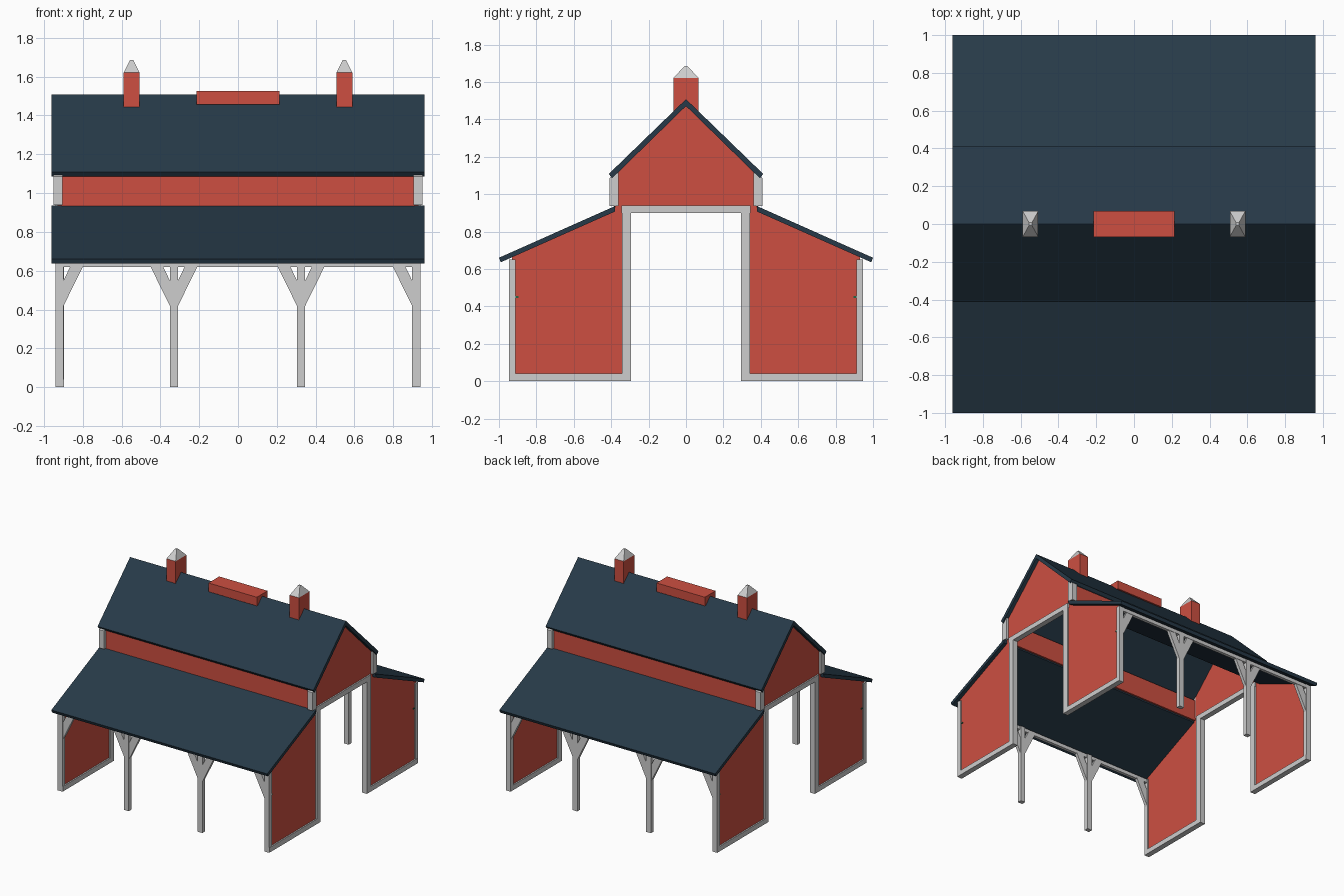
import bpy, bmesh
from mathutils import Vector

cube = bpy.data.objects.get("Cube")
if cube:
    bpy.data.objects.remove(cube, do_unlink=True)


def material(name, rgb):
    m = bpy.data.materials.new(name)
    m.use_nodes = True
    m.diffuse_color = (*rgb, 1)
    m.node_tree.nodes["Principled BSDF"].inputs["Base Color"].default_value = (*rgb, 1)
    return m


RED = material("barn red", (0.61, 0.078, 0.053))
LIGHT = material("pale timber", (0.61, 0.61, 0.61))
SLATE = material("dark slate", (0.02, 0.042, 0.065))
GREEN = material("latch green", (0.02, 0.12, 0.06))


def finish(name, bm, mat):
    bmesh.ops.recalc_face_normals(bm, faces=bm.faces)
    mesh = bpy.data.meshes.new(name)
    bm.to_mesh(mesh)
    bm.free()
    mesh.materials.append(mat)
    ob = bpy.data.objects.new(name, mesh)
    bpy.context.collection.objects.link(ob)
    return ob


def prism(name, profile, lo, hi, mat, axis="x"):
    """Extrude a flat profile from lo to hi: (y, z) along x, or (x, z) along y."""
    place = (lambda p, d: (d, p[0], p[1])) if axis == "x" else (lambda p, d: (p[0], d, p[1]))
    bm = bmesh.new()
    face = bm.faces.new([bm.verts.new(place(p, lo)) for p in profile])
    ext = bmesh.ops.extrude_face_region(bm, geom=[face])
    verts = [v for v in ext["geom"] if isinstance(v, bmesh.types.BMVert)]
    bmesh.ops.translate(bm, verts=verts, vec=Vector(place((0, 0), hi - lo)))
    return finish(name, bm, mat)


def box(name, x, y, z, mat):
    return prism(name, [(y[0], z[0]), (y[1], z[0]), (y[1], z[1]), (y[0], z[1])], x[0], x[1], mat)


def side(s, lo, hi):
    return sorted((s * lo, s * hi))


def flip(s, pts):
    return [(s * a, b) for a, b in pts]


ROOF_X = 0.96
NAMES = {-1: "right", 1: "left"}

# Upper gable roof, one folded slab
prism("upper_roof", [(0, 1.508), (0.413, 1.108), (0.395, 1.085), (0, 1.471),
                     (-0.395, 1.085), (-0.413, 1.108)], -ROOF_X, ROOF_X, SLATE)

for s in (-1, 1):
    end = "front" if s < 0 else "back"
    # Lean-to roof, upper wall band and eave beam
    prism(end + "_lean_to_roof", flip(s, [(0.378, 0.937), (1.0, 0.66), (0.99, 0.636), (0.38, 0.907)]),
          -ROOF_X, ROOF_X, SLATE)
    box(end + "_upper_wall", (-0.91, 0.91), side(s, 0.365, 0.385), (0.918, 1.09), RED)
    box(end + "_eave_beam", (-0.92, 0.92), side(s, 0.92, 0.945), (0.62, 0.65), LIGHT)

    # Outer posts with slanted braces
    for i, x in enumerate((-0.92, -0.33, 0.325, 0.918)):
        box(f"{end}_post_{i}", (x - 0.021, x + 0.021), side(s, 0.912, 0.947), (0, 0.65), LIGHT)
        for d in (-1, 1):
            if abs(x + d * 0.1) > 0.95:
                continue
            prism(f"{end}_brace_{i}", [(x + d * a, z) for a, z in
                  ((0.012, 0.40), (0.125, 0.63), (0.06, 0.63), (0.012, 0.53))],
                  *side(s, 0.917, 0.942), LIGHT, axis="y")

for e in (-1, 1):
    end = NAMES[e]
    frame_x = side(e, 0.897, 0.941)
    panel_x = side(e, 0.908, 0.93)
    # Gable triangle and the beam over the passage
    prism(end + "_gable", [(-0.375, 0.935), (0.375, 0.935), (0.375, 1.11), (0, 1.475), (-0.375, 1.11)],
          *panel_x, RED)
    box(end + "_lintel", frame_x, (-0.345, 0.345), (0.9, 0.94), LIGHT)

    for s in (-1, 1):
        tag = end + ("_front" if s < 0 else "_back")
        # Sloped side panel in its frame
        prism(tag + "_panel", flip(s, [(0.33, 0.02), (0.93, 0.02), (0.93, 0.668), (0.385, 0.912),
                                       (0.375, 0.94), (0.33, 0.94)]), *panel_x, RED)
        box(tag + "_sill", frame_x, side(s, 0.295, 0.945), (0, 0.04), LIGHT)
        box(tag + "_door_post", frame_x, side(s, 0.293, 0.343), (0, 0.94), LIGHT)
        # Short corner post under the upper eave
        prism(tag + "_corner_post", flip(s, [(0.36, 0.938), (0.41, 0.938), (0.41, 1.085), (0.36, 1.125)]),
              *side(e, 0.905, 0.95), LIGHT)
        # Small latch plate
        box(tag + "_latch", side(e, 0.927, 0.934), side(s, 0.895, 0.92), (0.446, 0.456), GREEN)

    # Ridge chimney with a pyramid cap
    cx = e * 0.548
    box(end + "_chimney", (cx - 0.041, cx + 0.041), (-0.068, 0.068), (1.44, 1.62), RED)
    bm = bmesh.new()
    rings = [[bm.verts.new((cx + a * w, b * d, z)) for a, b in ((-1, -1), (1, -1), (1, 1), (-1, 1))]
             for w, d, z in ((0.041, 0.068, 1.62), (0.008, 0.008, 1.685))]
    for ring in rings:
        bm.faces.new(ring)
    for i in range(4):
        j = (i + 1) % 4
        bm.faces.new((rings[0][i], rings[0][j], rings[1][j], rings[1][i]))
    finish(end + "_chimney_cap", bm, LIGHT)

# Long vent on the ridge
box("ridge_vent", (-0.215, 0.215), (-0.068, 0.068), (1.455, 1.525), RED)
